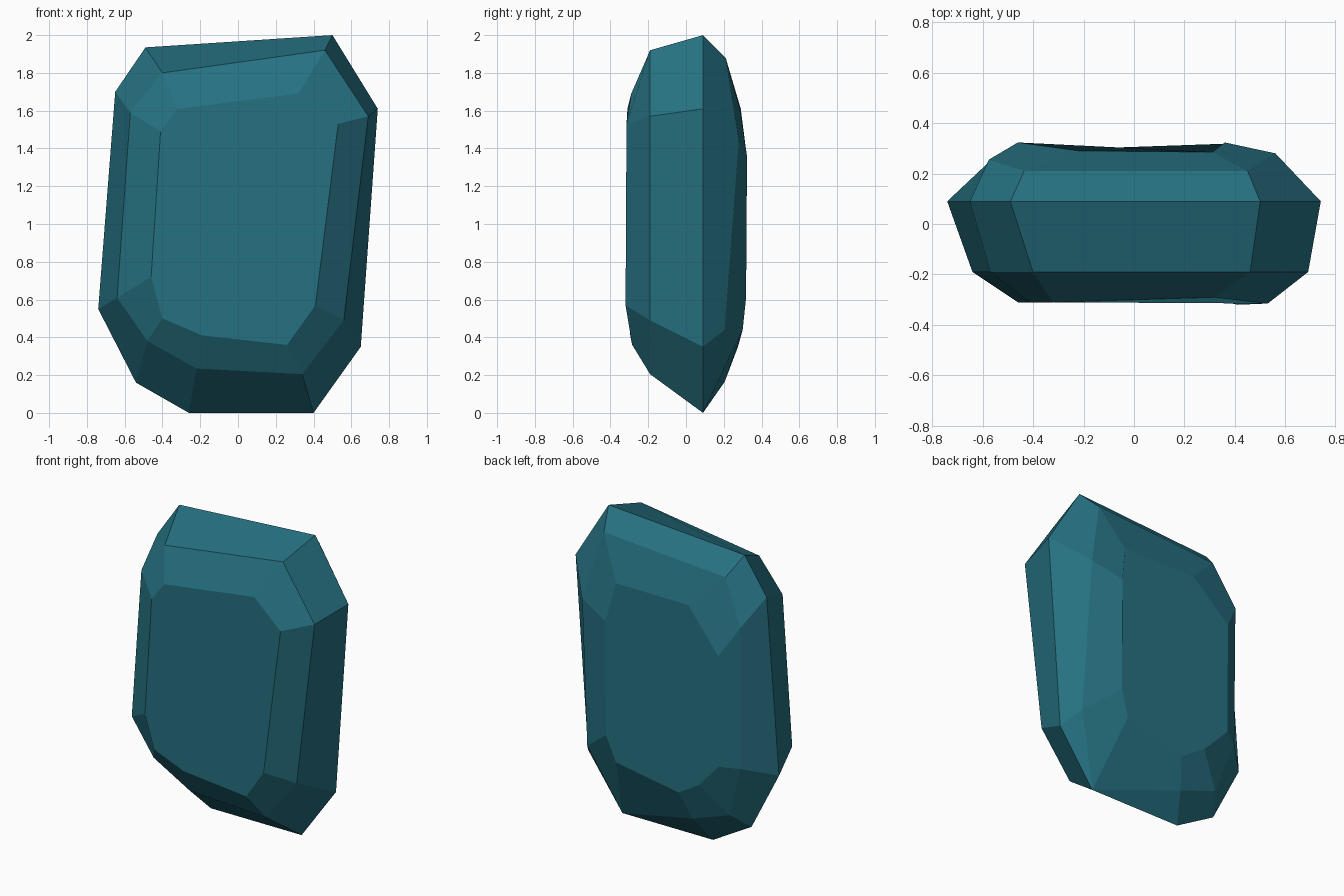
import bpy, bmesh

# Colour
mat = bpy.data.materials.new("deep teal")
mat.diffuse_color = (0.019, 0.165, 0.22, 1)

# Nine-sided outlines (x, z), starting at the bottom left corner, anticlockwise
girdle = [(-.26, 0), (.40, 0), (.65, .35), (.74, 1.61), (.50, 2.0),
          (-.49, 1.935), (-.65, 1.70), (-.74, .55), (-.54, .16)]
front_bevel = [(-.22, .235), (.34, .205), (.56, .49), (.69, 1.57), (.46, 1.92),
               (-.40, 1.80), (-.57, 1.59), (-.64, .61), (-.48, .38)]

# Tilted facet outlines (x, y, z)
front_table = [(-.19, -.295, .41), (.26, -.285, .36), (.41, -.32, .57),
               (.53, -.315, 1.53), (.32, -.29, 1.69), (-.32, -.31, 1.61),
               (-.41, -.312, 1.49), (-.46, -.31, .72), (-.40, -.302, .50)]
back_bevel = [(-.19, .205, .165), (.40, .09, 0), (.575, .205, .44),
              (.56, .28, 1.44), (.45, .21, 1.88), (-.435, .21, 1.82),
              (-.575, .255, 1.54), (-.57, .25, .61), (-.46, .205, .26)]
back_table = [(-.14, .275, .35), (.30, .30, .44), (.36, .318, .61),
              (.36, .323, 1.36), (.31, .285, 1.61), (-.22, .29, 1.61),
              (-.46, .323, 1.35), (-.46, .318, .62), (-.30, .295, .45)]


def at_depth(outline, y):
    return [(x, y, z) for x, z in outline]


# Cut gem: bridge the outlines from front to back
bm = bmesh.new()
rings = [[bm.verts.new(p) for p in ring] for ring in (
    front_table, at_depth(front_bevel, -.19), at_depth(girdle, .09),
    back_bevel, back_table)]
for a, b in zip(rings, rings[1:]):
    for i in range(9):
        j = (i + 1) % 9
        bm.faces.new((a[i], a[j], b[j], b[i]))
bm.faces.new(rings[0])
bm.faces.new(rings[-1])
bmesh.ops.remove_doubles(bm, verts=bm.verts, dist=0.001)
bmesh.ops.recalc_face_normals(bm, faces=bm.faces)

mesh = bpy.data.meshes.new("cut_gem")
bm.to_mesh(mesh)
bm.free()
mesh.materials.append(mat)
gem = bpy.data.objects.new("cut_gem", mesh)
bpy.context.collection.objects.link(gem)
